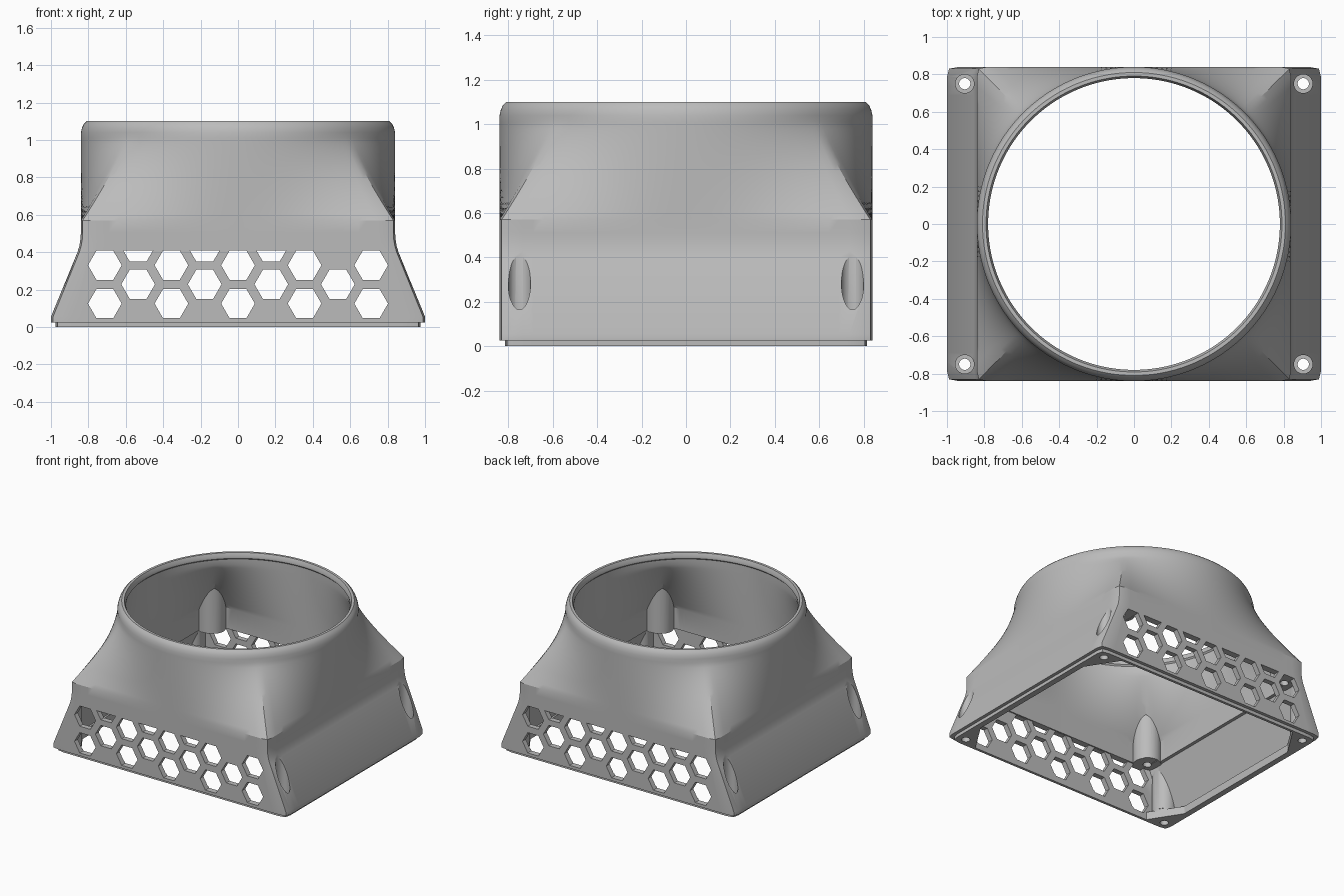
import bpy, bmesh, math
from mathutils import Vector

if "Cube" in bpy.data.objects:
    bpy.data.objects.remove(bpy.data.objects["Cube"], do_unlink=True)

grey = bpy.data.materials.new("plain grey")
grey.use_nodes = True
grey.diffuse_color = (0.5, 0.5, 0.5, 1)
grey.node_tree.nodes["Principled BSDF"].inputs["Base Color"].default_value = (0.5, 0.5, 0.5, 1)

SIDES = 192
SEAT, FOLD, COLLAR = 0.41, 0.57, 1.01      # fan seat, start and end of the square-to-round loft


def finish(bm, name):
    bmesh.ops.recalc_face_normals(bm, faces=bm.faces)
    mesh = bpy.data.meshes.new(name)
    bm.to_mesh(mesh)
    bm.free()
    mesh.materials.append(grey)
    obj = bpy.data.objects.new(name, mesh)
    bpy.context.collection.objects.link(obj)
    return obj


def ring(z, hx, hy, roundness):
    """Outline that blends from a rectangle with softened corners to an ellipse."""
    pts = []
    for i in range(SIDES):
        a = 2 * math.pi * i / SIDES
        c, s = math.cos(a), math.sin(a)
        k = (abs(c) ** 60 + abs(s) ** 60) ** (-1 / 60)
        k += (1 - k) * roundness
        pts.append(Vector((c * k * hx, s * k * hy, z)))
    return pts


def loft(name, rings):
    bm = bmesh.new()
    rows = [[bm.verts.new(p) for p in r] for r in rings]
    for low, high in zip(rows, rows[1:]):
        for i in range(SIDES):
            j = (i + 1) % SIDES
            bm.faces.new((low[i], low[j], high[j], high[i]))
    bm.faces.new(rows[0])
    bm.faces.new(rows[-1])
    return finish(bm, name)


def hood(r0, r1):
    """Rings of the square-to-round transition, easing into the collar."""
    steps = 14
    return [ring(FOLD + (COLLAR - FOLD) * i / steps, r0 + (r1 - r0) * i / steps,
                 r0 + (r1 - r0) * i / steps, 1 - (1 - i / steps) ** 1.2)
            for i in range(steps + 1)]


def prisms(name, outlines, offset, along):
    """Extrude flat outlines (lists of 3D points) into one cutter object."""
    bm = bmesh.new()
    for pts in outlines:
        a = [bm.verts.new(Vector(p) + Vector(offset)) for p in pts]
        b = [bm.verts.new(Vector(p) + Vector(offset) + Vector(along)) for p in pts]
        bm.faces.new(a)
        bm.faces.new(b)
        for i in range(len(a)):
            j = (i + 1) % len(a)
            bm.faces.new((a[i], a[j], b[j], b[i]))
    return finish(bm, name)


def posts(name, x, y, r, z0, z1):
    """Four upright cylinders, one near each corner."""
    disc = [(r * math.cos(math.tau * i / 40), r * math.sin(math.tau * i / 40), 0) for i in range(40)]
    outlines = [[(px + sx * x, py + sy * y, 0) for px, py, _ in disc]
                for sx in (-1, 1) for sy in (-1, 1)]
    return prisms(name, outlines, (0, 0, z0), (0, 0, z1 - z0))


def cut(target, cutter, keep=False):
    mod = target.modifiers.new("cut", 'BOOLEAN')
    mod.operation, mod.solver, mod.object = 'DIFFERENCE', 'EXACT', cutter
    bpy.context.view_layer.update()
    mesh = bpy.data.meshes.new_from_object(target.evaluated_get(bpy.context.evaluated_depsgraph_get()))
    target.modifiers.clear()
    target.data = mesh
    if not keep:
        bpy.data.objects.remove(cutter, do_unlink=True)


# Outer shell: base lip, flared skirt, loft, round collar
skirt = [(0, 0.975, 0.815), (0.025, 0.975, 0.815), (0.025, 1, 0.84), (0.055, 1, 0.84),
         (0.4, 0.858, 0.84), (0.43, 0.849, 0.84), (0.47, 0.842, 0.84), (0.51, 0.84, 0.84)]
collar = [(1.04, 0.84), (1.065, 0.834), (1.085, 0.825), (1.1, 0.81)]
body = loft("fan_duct_adapter",
            [ring(z, hx, hy, 0) for z, hx, hy in skirt] + hood(0.84, 0.84)
            + [ring(z, r, r, 1) for z, r in collar])

# Inner cavity with a downward-facing seat and a slim inner lip
cavity_low = [(0.06, 0.945, 0.8), (SEAT, 0.815, 0.8), (SEAT, 0.79, 0.79)]
cavity_top = [(1.05, 0.79), (1.06, 0.78), (1.075, 0.78), (1.12, 0.8)]
cavity = loft("cavity", [ring(z, hx, hy, 0) for z, hx, hy in cavity_low] + hood(0.79, 0.79)
              + [ring(z, r, r, 1) for z, r in cavity_top])

# Corner posts stay solid inside the cavity
cut(cavity, posts("fan_posts", 0.745, 0.745, 0.1, SEAT - 0.005, 0.99))
cut(cavity, posts("sleeves", 0.905, 0.75, 0.085, 0.0, SEAT + 0.05))
cut(body, cavity)

# Bottom opening with chamfered corners
quarter = [(0.93, 0.56), (0.78, 0.795)]
opening = (quarter + [(-x, y) for x, y in reversed(quarter)]
           + [(-x, -y) for x, y in quarter] + [(x, -y) for x, y in reversed(quarter)])
cut(body, prisms("opening", [[(x, y, 0) for x, y in opening]], (0, 0, -0.1), (0, 0, 0.17)))

# Screw holes: counterbored base screws and blind fan screws
cut(body, posts("counterbores", 0.905, 0.75, 0.05, 0.06, 0.7))
cut(body, posts("base_screws", 0.905, 0.75, 0.03, -0.1, 0.1))
cut(body, posts("fan_screws", 0.745, 0.745, 0.03, 0.35, 0.58))

# Honeycomb vents through the front and back walls
PITCH, R = 0.356, 0.09


def hexagon(x, z):
    return [(x + R * math.cos(math.pi * i / 3), 0, z + R * math.sin(math.pi * i / 3)) for i in range(6)]


def half_vent(x):
    return [(x - 0.08, 0, SEAT), (x - 0.045, 0, 0.35), (x + 0.045, 0, 0.35), (x + 0.08, 0, SEAT)]


vents = [hexagon(PITCH * i, z) for i in range(-2, 3) for z in (0.125, 0.33)]
vents += [hexagon(PITCH * (i + 0.5), 0.228) for i in range(-2, 2)]
vents += [half_vent(PITCH * (i + 0.5)) for i in range(-2, 1)]
cut(body, prisms("vents", vents, (0, -1, 0), (0, 2, 0)))
cut(body, prisms("back_vent", [half_vent(PITCH * 1.5)], (0, 0.7, 0), (0, 0.3, 0)))

# Shading
bpy.ops.object.select_all(action='DESELECT')
body.select_set(True)
bpy.context.view_layer.objects.active = body
bpy.ops.object.shade_smooth_by_angle(angle=math.radians(25))
